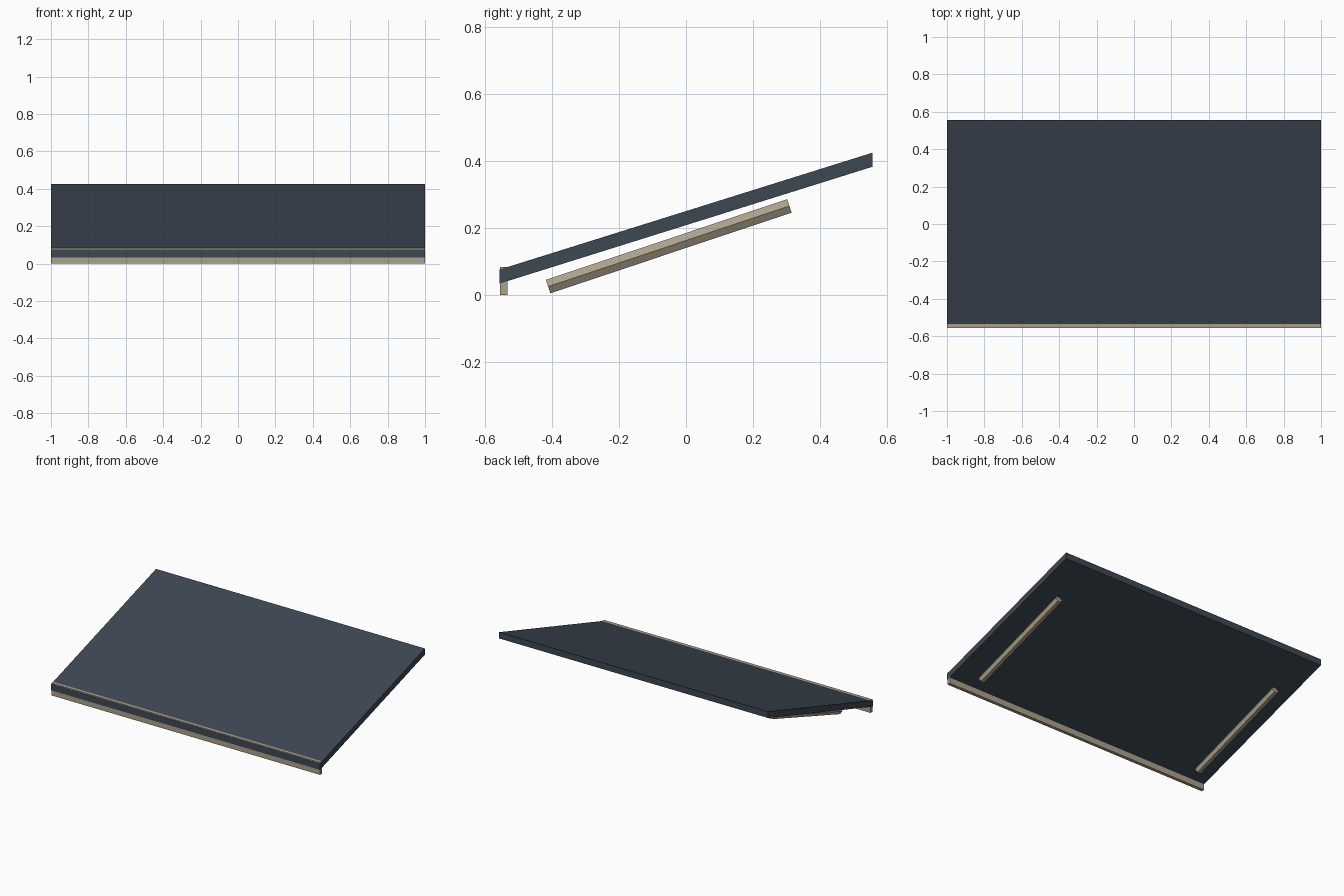
import bpy
import bmesh
import math
from mathutils import Vector

if "Cube" in bpy.data.objects:
    bpy.data.objects.remove(bpy.data.objects["Cube"])


def material(name, rgb):
    m = bpy.data.materials.new(name)
    m.diffuse_color = (*rgb, 1.0)
    m.use_nodes = True
    m.node_tree.nodes["Principled BSDF"].inputs["Base Color"].default_value = m.diffuse_color
    return m


SLATE = material("dark slate blue", (0.047, 0.064, 0.087))
TAN = material("weathered tan", (0.413, 0.352, 0.263))


def prism(name, profile, direction, mat):
    """Extrude a closed 3D profile along a vector into a solid."""
    bm = bmesh.new()
    face = bm.faces.new([bm.verts.new(p) for p in profile])
    ext = bmesh.ops.extrude_face_region(bm, geom=[face])
    verts = [g for g in ext["geom"] if isinstance(g, bmesh.types.BMVert)]
    bmesh.ops.translate(bm, verts=verts, vec=direction)
    bmesh.ops.recalc_face_normals(bm, faces=bm.faces[:])
    mesh = bpy.data.meshes.new(name)
    bm.to_mesh(mesh)
    bm.free()
    mesh.materials.append(mat)
    obj = bpy.data.objects.new(name, mesh)
    bpy.context.collection.objects.link(obj)
    return obj


# Sloping panel with vertical front and back ends
panel = [(-0.557, 0.034), (0.557, 0.383), (0.557, 0.425), (-0.557, 0.076)]
prism("sloping_panel", [(-1, y, z) for y, z in panel], (2, 0, 0), SLATE)

# Front strip, a hair inside the panel faces so they do not overlap exactly
strip = [(-0.556, 0), (-0.534, 0), (-0.534, 0.083), (-0.556, 0.083)]
prism("front_strip", [(-0.999, y, z) for y, z in strip], (1.998, 0, 0), TAN)

# Hexagonal rails below the panel, one near each side
low, high = Vector((0, -0.412, 0.025)), Vector((0, 0.309, 0.266))
along = high - low
across = Vector((1, 0, 0))
up = across.cross(along).normalized()
RADIUS = 0.0245
for side, x in (("left", -0.85), ("right", 0.85)):
    ring = []
    for i in range(6):
        a = i * math.tau / 6
        ring.append(low + across * (x + RADIUS * math.cos(a)) + up * (RADIUS * math.sin(a)))
    prism(side + "_rail", ring, along, TAN)
